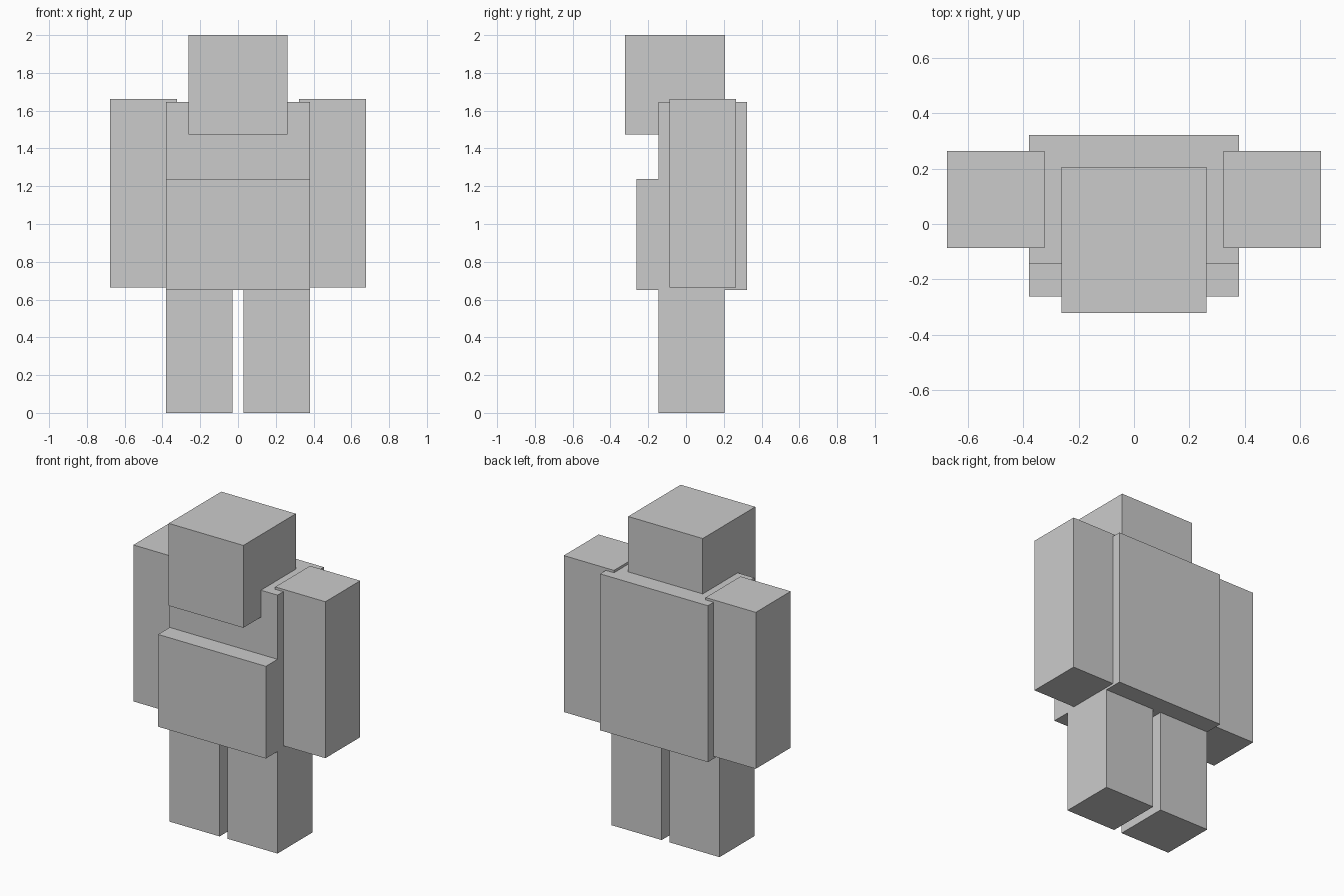
import bpy
import bmesh
from mathutils import Vector

if "Cube" in bpy.data.objects:
    bpy.data.objects.remove(bpy.data.objects["Cube"], do_unlink=True)

# Single plain grey
grey = bpy.data.materials.new("light_grey")
grey.use_nodes = True
colour = (0.6, 0.6, 0.6, 1)
grey.diffuse_color = colour
grey.node_tree.nodes["Principled BSDF"].inputs["Base Color"].default_value = colour


def box(name, low, high):
    """Flat-shaded block spanning two opposite corners."""
    low, high = Vector(low), Vector(high)
    mesh = bpy.data.meshes.new(name)
    bm = bmesh.new()
    bmesh.ops.create_cube(bm, size=1)
    bmesh.ops.scale(bm, vec=high - low, verts=bm.verts)
    bm.to_mesh(mesh)
    bm.free()
    mesh.materials.append(grey)
    obj = bpy.data.objects.new(name, mesh)
    obj.location = (low + high) / 2
    bpy.context.collection.objects.link(obj)
    return obj


def mirrored_pair(name, low, high):
    """The same block on the left (+x) and right (-x)."""
    box("left_" + name, low, high)
    box("right_" + name, (-high[0], low[1], low[2]), (-low[0], high[1], high[2]))


# Head overhangs the chest
box("head", (-0.263, -0.322, 1.475), (0.263, 0.207, 2))

# Torso with the protruding belly block
box("torso", (-0.38, -0.145, 0.65), (0.38, 0.322, 1.647))
box("belly", (-0.38, -0.262, 0.65), (0.38, -0.145, 1.238))

# Limbs
mirrored_pair("arm", (0.323, -0.087, 0.665), (0.677, 0.264, 1.662))
mirrored_pair("leg", (0.028, -0.145, 0), (0.38, 0.205, 0.65))
